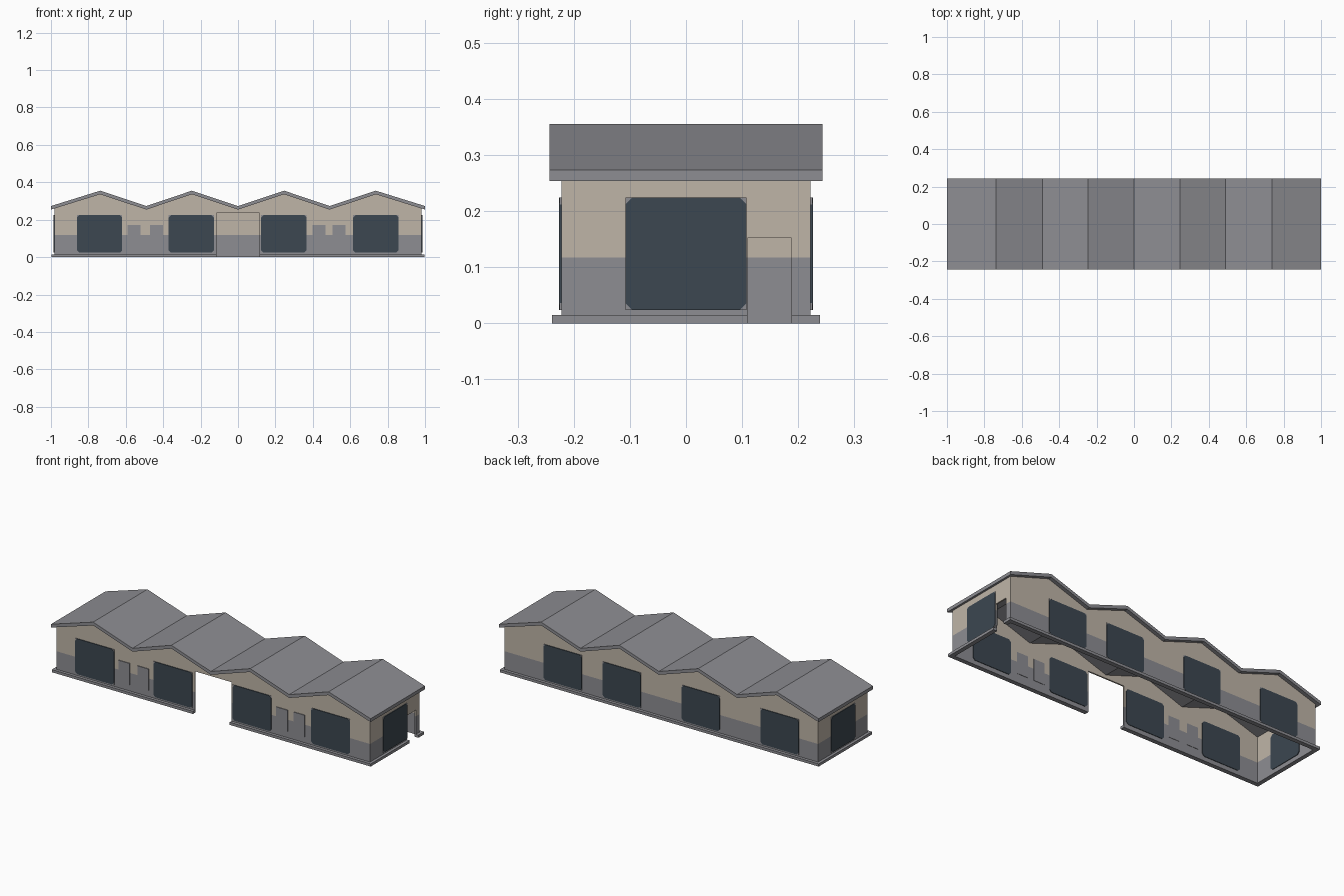
import bpy, bmesh
from mathutils import Vector

cube = bpy.data.objects.get("Cube")
if cube:
    bpy.data.objects.remove(cube, do_unlink=True)


def material(name, rgb):
    m = bpy.data.materials.new(name)
    m.use_nodes = True
    m.diffuse_color = (*rgb, 1)
    m.node_tree.nodes["Principled BSDF"].inputs["Base Color"].default_value = (*rgb, 1)
    return m


BEIGE = material("beige_plaster", (0.52, 0.46, 0.39))
GREY = material("grey_concrete", (0.27, 0.27, 0.29))
DARK = material("dark_shutter", (0.045, 0.063, 0.082))

BAND = 0.117          # top of the grey painted band
WX, WY = 0.982, 0.222  # outer wall faces
THICK = 0.008


def prism(name, pts, axis, start, end, mats, band=False):
    """Extrude a profile of (u, z) points along x or y."""
    def place(u, z, d):
        return Vector((u, d, z)) if axis == "y" else Vector((d, u, z))
    bm = bmesh.new()
    face = bm.faces.new([bm.verts.new(place(u, z, start)) for u, z in pts])
    ext = bmesh.ops.extrude_face_region(bm, geom=[face], use_keep_orig=True)
    verts = [g for g in ext["geom"] if isinstance(g, bmesh.types.BMVert)]
    bmesh.ops.translate(bm, verts=verts, vec=place(0, 0, end - start))
    if band:
        bmesh.ops.triangulate(bm, faces=bm.faces[:])
        bmesh.ops.bisect_plane(bm, geom=bm.verts[:] + bm.edges[:] + bm.faces[:],
                               plane_co=(0, 0, BAND), plane_no=(0, 0, 1))
        for f in bm.faces:
            f.material_index = int(f.calc_center_median().z < BAND)
    bmesh.ops.recalc_face_normals(bm, faces=bm.faces[:])
    me = bpy.data.meshes.new(name)
    bm.to_mesh(me)
    bm.free()
    for m in mats:
        me.materials.append(m)
    ob = bpy.data.objects.new(name, me)
    bpy.context.collection.objects.link(ob)
    return ob


def rect(u0, u1, z0, z1):
    return [(u0, z0), (u1, z0), (u1, z1), (u0, z1)]


def mirror_span(side, a, b):
    return side * a, side * b


# Zigzag roof with four gables
ROOF_X = [-1 + i * 0.25 for i in range(9)]
RIDGES = [-1, -0.737, -0.49, -0.247, 0, 0.247, 0.49, 0.737, 1]
top = [(x, 0.355 if i % 2 else 0.273) for i, x in enumerate(RIDGES)]
under = [(x, z - 0.019) for x, z in top]
prism("roof", top + under[::-1], "y", -0.243, 0.243, [GREY])

# Long walls, following the underside of the roof
gables = [(-WX, 0.261)] + [(x, z + 0.002) for x, z in under[1:-1]] + [(WX, 0.261)]
prism("back_wall", gables[::-1] + [(-WX, 0), (WX, 0)], "y",
      WY, WY - THICK, [BEIGE, GREY], band=True)
GATE = 0.115
gateway = [(-WX, 0), (-GATE, 0), (-GATE, 0.235), (GATE, 0.235), (GATE, 0), (WX, 0)]
prism("front_wall", gables[::-1] + gateway, "y",
      -WY, -WY + THICK, [BEIGE, GREY], band=True)

# End walls, with a doorway in the left one
D0, D1 = 0.11, 0.188
prism("right_end_wall", rect(-WY, WY, 0, 0.261), "x",
      -WX, -WX + THICK, [BEIGE, GREY], band=True)
doorway = [(-WY, 0), (D0, 0), (D0, 0.152), (D1, 0.152), (D1, 0), (WY, 0)]
prism("left_end_wall", doorway + [(WY, 0.261), (-WY, 0.261)], "x",
      WX, WX - THICK, [BEIGE, GREY], band=True)

# Plinth strips, broken at the gateway and doorway
PX, PY, PZ = 0.998, 0.239, 0.015
inner = WY - THICK
prism("back_plinth", rect(-PX, PX, 0, PZ), "y", PY, inner, [GREY])
for s, label in ((-1, "right"), (1, "left")):
    a, b = mirror_span(s, GATE, PX)
    prism("front_plinth_" + label, rect(a, b, 0, PZ), "y", -PY, -inner, [GREY])
prism("right_end_plinth", rect(-PY, PY, 0, PZ), "x", -PX, -WX + THICK, [GREY])
prism("left_end_plinth_front", rect(-PY, D0, 0, PZ), "x", PX, WX - THICK, [GREY])
prism("left_end_plinth_back", rect(D1, PY, 0, PZ), "x", PX, WX - THICK, [GREY])


def shutter(name, centre, half, axis, wall):
    """Dark panel with clipped corners, set through the wall, with corner plates."""
    z0, z1, c = 0.024, 0.224, 0.012
    u0, u1 = centre - half, centre + half
    shape = [(u0 + c, z0), (u1 - c, z0), (u1, z0 + c), (u1, z1 - c),
             (u1 - c, z1), (u0 + c, z1), (u0, z1 - c), (u0, z0 + c)]
    s = 1 if wall > 0 else -1
    out, back = wall + s * 0.004, wall - s * (THICK + 0.003)
    prism(name, shape, axis, out, back, [DARK])
    for u in (u0, u1 - c):
        for z in (z0, z1 - c):
            prism(name + "_corner", rect(u, u + c, z, z + c), axis,
                  wall + s * 0.003, wall - s * 0.002, [GREY])


for x in (-0.74, -0.25, 0.245, 0.737):
    shutter("front_shutter", x, 0.121, "y", -WY)
for x in (-0.743, -0.25, 0.245, 0.615):
    shutter("back_shutter", x, 0.119, "y", WY)
for side in (-1, 1):
    shutter("end_shutter", 0, 0.108, "x", side * WX)

# Small paired grey windows between the front shutters
for x in (-0.555, -0.436, 0.432, 0.54):
    prism("small_window", rect(x - 0.035, x + 0.035, 0.05, 0.172), "y",
          -WY - 0.004, -WY + THICK + 0.002, [GREY])
